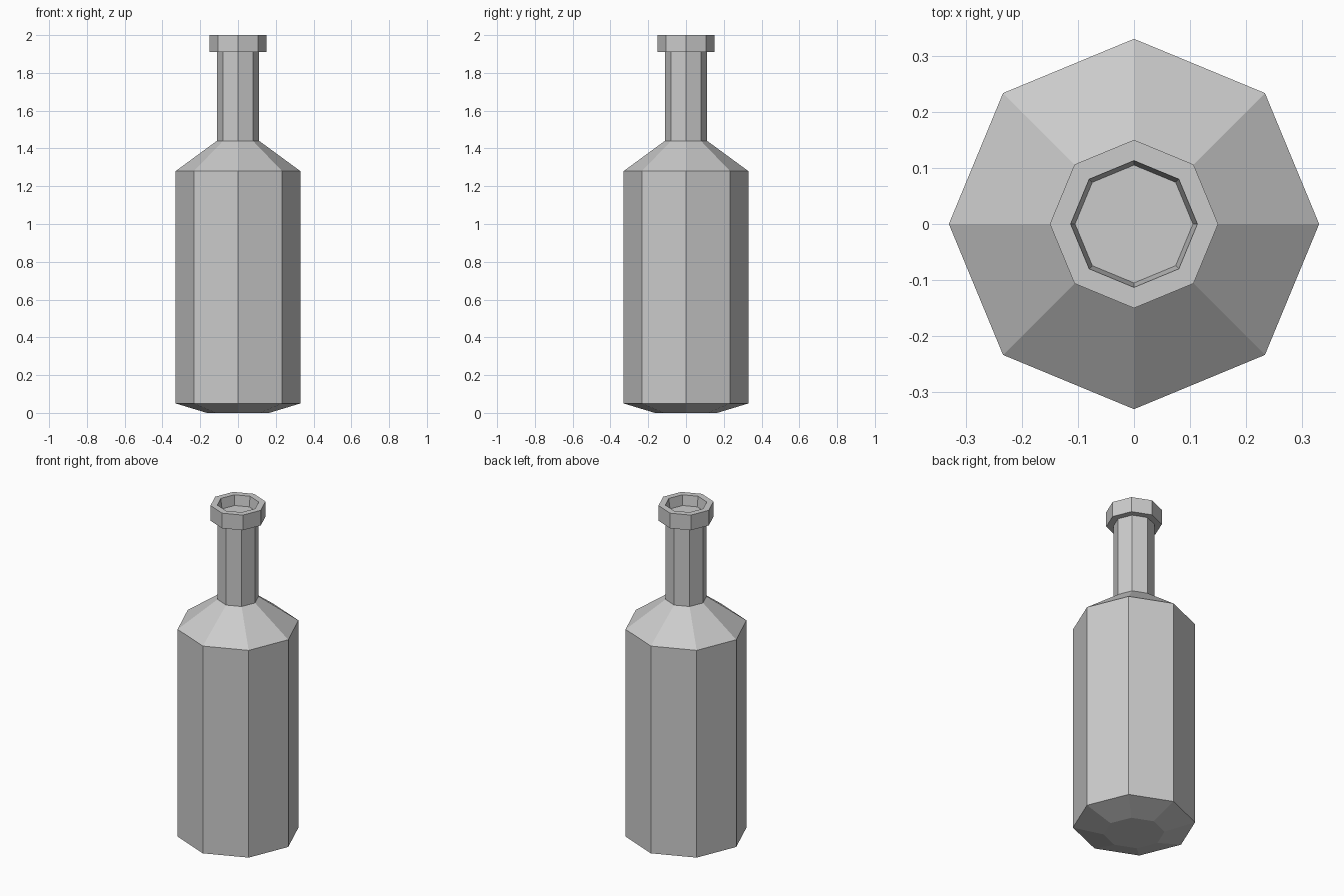
import bpy, bmesh
from math import cos, sin, tau

if "Cube" in bpy.data.objects:
    bpy.data.objects.remove(bpy.data.objects["Cube"])

SIDES = 8


def lathe(name, profile):
    """Revolve (radius, z) pairs into a closed faceted solid, capped at both ends."""
    bm = bmesh.new()
    rings = [[bm.verts.new((r * cos(tau * i / SIDES), r * sin(tau * i / SIDES), z))
              for i in range(SIDES)] for r, z in profile]
    for low, high in zip(rings, rings[1:]):
        for i in range(SIDES):
            j = (i + 1) % SIDES
            bm.faces.new((low[i], low[j], high[j], high[i]))
    bm.faces.new(rings[0][::-1])
    bm.faces.new(rings[-1])
    mesh = bpy.data.meshes.new(name)
    bm.to_mesh(mesh)
    bm.free()
    obj = bpy.data.objects.new(name, mesh)
    bpy.context.collection.objects.link(obj)
    return obj


# Bottle: chamfered base, body, shoulder, neck, lip and recessed mouth
lathe("bottle", [
    (0.165, 0.0), (0.33, 0.05),      # base
    (0.33, 1.28),                    # body
    (0.112, 1.44),                   # shoulder
    (0.112, 1.91),                   # neck
    (0.15, 1.91), (0.15, 2.0),       # lip
    (0.113, 2.0), (0.105, 1.94),     # mouth recess, floor capped
])
